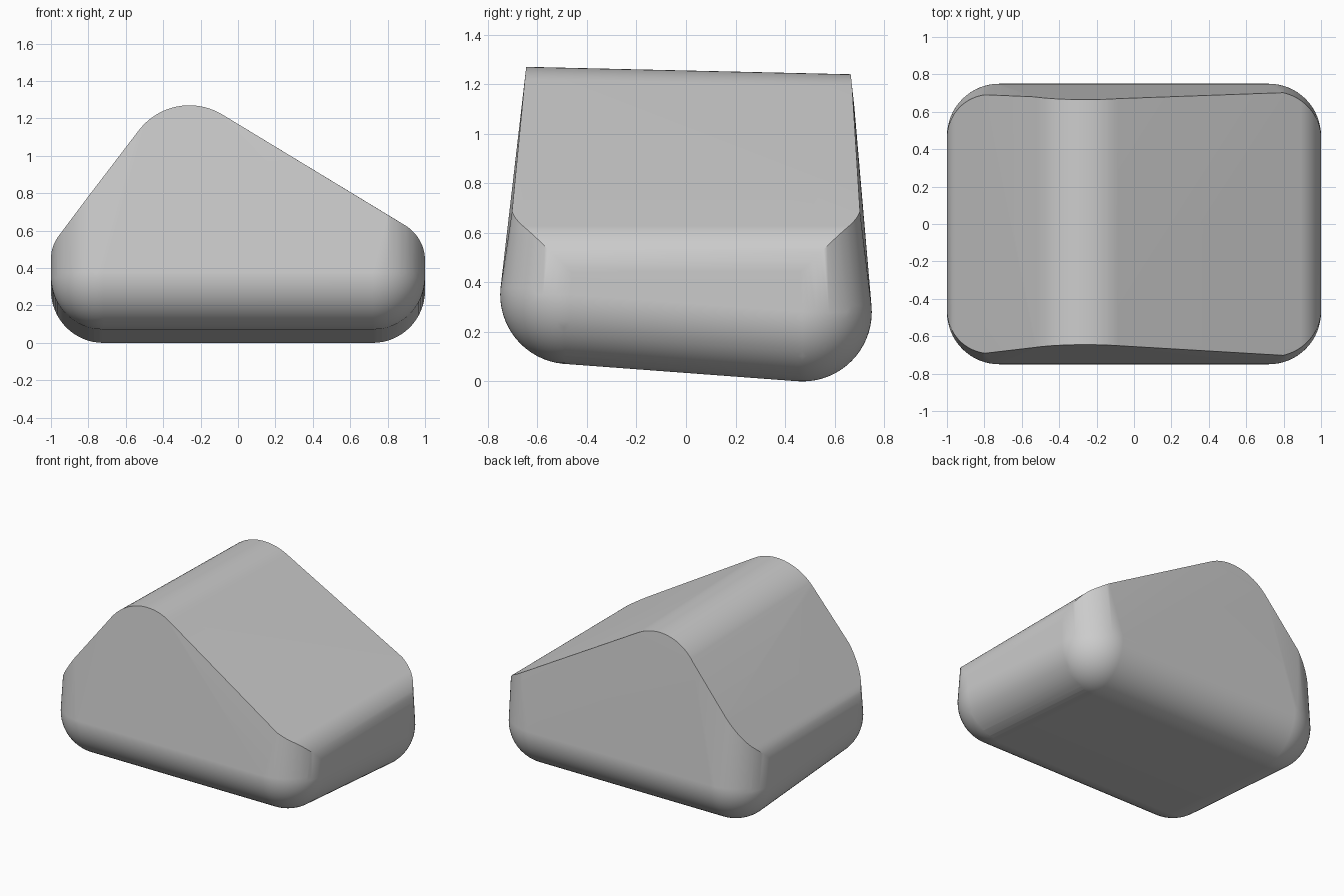
import bpy
import bmesh
from math import sin, cos, pi, radians, sqrt
from mathutils import Matrix

cube = bpy.data.objects.get("Cube")
if cube:
    bpy.data.objects.remove(cube, do_unlink=True)

R = 0.28          # radius of the lower corners
CX, CY = 0.72, 0.47


def shoulder_height(x, radius, center_z, nx, nz):
    """Height of one end of the roof: a round shoulder, then a straight slope."""
    center_x = 1 - radius
    if x > center_x + radius * nx:
        return center_z + sqrt(max(radius ** 2 - (x - center_x) ** 2, 0))
    return center_z + (radius - (x - center_x) * nx) / nz


bm = bmesh.new()

# Rounded lower corners, lifted at the front
for sx in (-1, 1):
    for sy in (-1, 1):
        z = 0.28 if sy > 0 else 0.35
        bmesh.ops.create_uvsphere(bm, u_segments=64, v_segments=32, radius=R,
                                  matrix=Matrix.Translation((sx * CX, sy * CY, z)))

# Upright corners, leaning inward and trimmed by the two slopes
STEPS = 20
for sx, end in ((1, (0.22, 0.44, 0.515, 0.857)), (-1, (0.2, 0.45, 0.8, 0.6))):
    for sy in (-1, 1):
        for i in range(STEPS + 1):
            a = radians(74) * i / STEPS
            x = CX + R * cos(a)
            z = shoulder_height(x, *end)
            lean = 0.11 * (z - 0.35)
            bm.verts.new((sx * x, sy * (CY + R * sin(a) - lean), z))

# Rounded ridge running front to back
for i in range(STEPS + 1):
    a = radians(59) + radians(84) * i / STEPS
    x, z = -0.26 + 0.34 * cos(a), 0.93 + 0.34 * sin(a)
    lean = 0.11 * (1.27 - z)
    bm.verts.new((x, -0.645 - lean, z))
    bm.verts.new((x, 0.665 + lean, z - 0.03))

# Wrap everything in one skin
bmesh.ops.delete(bm, geom=bm.edges[:], context='EDGES_FACES')
bmesh.ops.remove_doubles(bm, verts=bm.verts[:], dist=0.0005)
bmesh.ops.convex_hull(bm, input=bm.verts[:])
bmesh.ops.delete(bm, geom=[v for v in bm.verts if not v.link_faces], context='VERTS')
bmesh.ops.dissolve_limit(bm, angle_limit=radians(0.3), verts=bm.verts[:], edges=bm.edges[:])
bmesh.ops.recalc_face_normals(bm, faces=bm.faces[:])

mesh = bpy.data.meshes.new("rounded_wedge_body")
bm.to_mesh(mesh)
bm.free()
body = bpy.data.objects.new("rounded_wedge_body", mesh)
bpy.context.collection.objects.link(body)

# Plain grey
grey = bpy.data.materials.new("plain_grey")
grey.use_nodes = True
color = (0.6, 0.6, 0.6, 1)
grey.diffuse_color = color
grey.node_tree.nodes["Principled BSDF"].inputs["Base Color"].default_value = color
mesh.materials.append(grey)

# Smooth rounds with crisp roof edges
bpy.ops.object.select_all(action='DESELECT')
body.select_set(True)
bpy.context.view_layer.objects.active = body
bpy.ops.object.shade_smooth_by_angle(angle=radians(30))
weighted = body.modifiers.new("flat_sides", 'WEIGHTED_NORMAL')
weighted.keep_sharp = True
